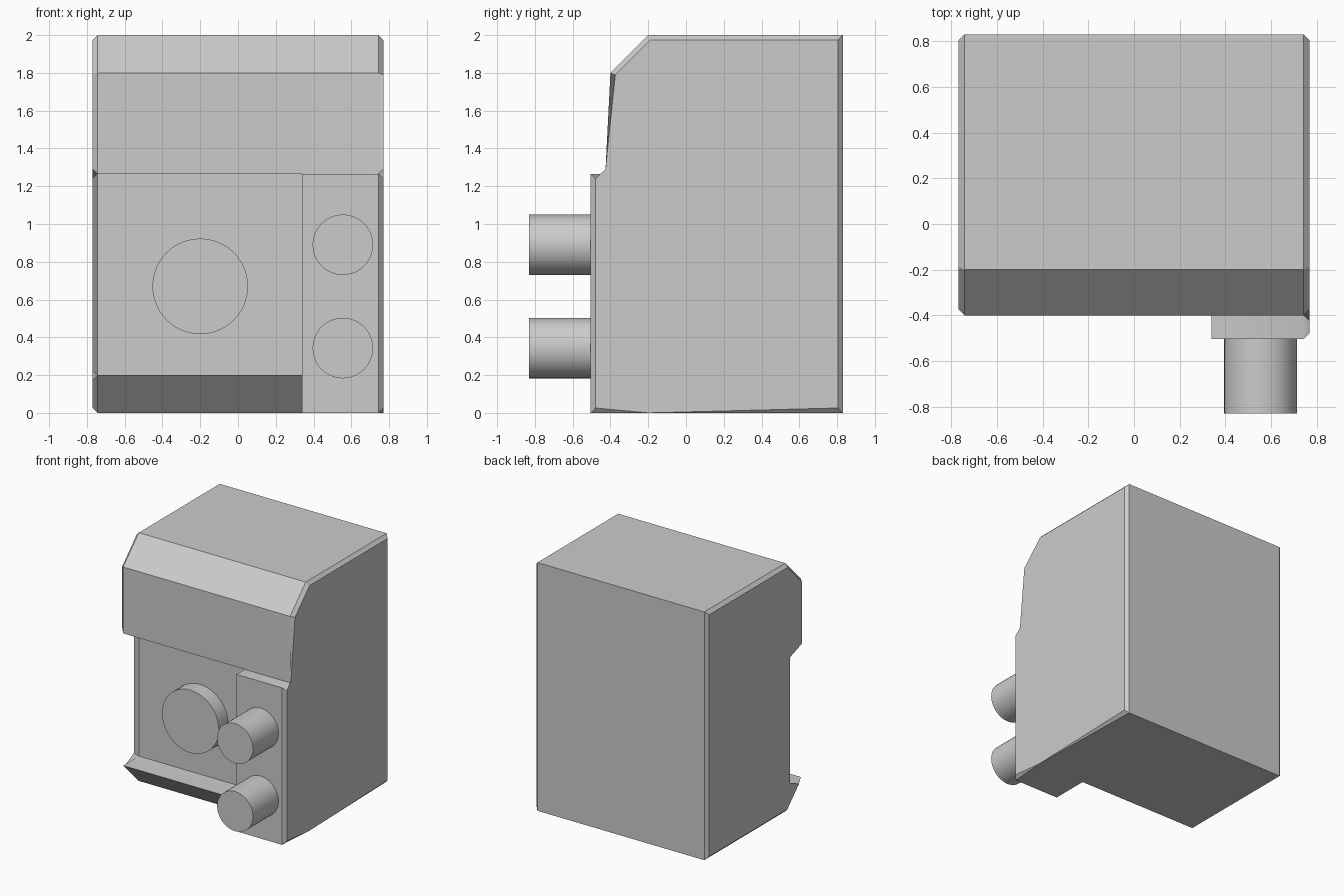
import bpy, bmesh, math
from mathutils import Matrix

if "Cube" in bpy.data.objects:
    bpy.data.objects.remove(bpy.data.objects["Cube"])

W, SEAM, BEVEL = 0.77, 0.34, 0.026   # half width, panel edge, side chamfer


def finish(bm, name):
    mesh = bpy.data.meshes.new(name)
    bm.to_mesh(mesh)
    bm.free()
    obj = bpy.data.objects.new(name, mesh)
    bpy.context.collection.objects.link(obj)
    bpy.ops.object.select_all(action='DESELECT')
    obj.select_set(True)
    bpy.context.view_layer.objects.active = obj
    bpy.ops.object.shade_smooth_by_angle(angle=math.radians(30))
    return obj


def half_shell(bm, profile, x_outer):
    """Side wall with chamfered outline, left open at the seam."""
    cap = bm.faces.new([bm.verts.new((x_outer, y, z)) for y, z in profile])
    rim = [bm.verts.new((SEAM, y, z)) for y, z in profile]
    vs = list(cap.verts)
    n = len(vs)
    for i in range(n):
        j = (i + 1) % n
        bm.faces.new((vs[i], vs[j], rim[j], rim[i]))
    bmesh.ops.bevel(bm, geom=list(cap.edges), offset=BEVEL, segments=1,
                    profile=0.5, affect='EDGES')


# Body: common back and hood, open bay on the left, control column on the right
hood = [(0.83, 0), (0.83, 2), (-0.2, 2), (-0.4, 1.8), (-0.4, 1.265)]
bay = [(-0.2, 1.265), (-0.2, 0.2), (-0.4, 0.2), (-0.2, 0)]
column = [(-0.505, 1.265), (-0.505, 0), (-0.2, 0)]

bm = bmesh.new()
half_shell(bm, hood + bay, -W)
half_shell(bm, hood + column, W)
# Left-facing wall of the control column
wall = [hood[-1]] + column + bay[-2::-1]
bm.faces.new([bm.verts.new((SEAM, y, z)) for y, z in wall])
bmesh.ops.remove_doubles(bm, verts=bm.verts[:], dist=0.0005)
bmesh.ops.dissolve_limit(bm, angle_limit=math.radians(0.5),
                         verts=bm.verts[:], edges=bm.edges[:])
bmesh.ops.recalc_face_normals(bm, faces=bm.faces[:])
finish(bm, "body")


def knob(name, x, z, radius, y_front, y_back):
    bm = bmesh.new()
    place = Matrix.Translation((x, (y_front + y_back) / 2, z)) @ \
        Matrix.Rotation(math.pi / 2, 4, 'X')
    bmesh.ops.create_cone(bm, cap_ends=True, segments=48, radius1=radius,
                          radius2=radius, depth=y_back - y_front, matrix=place)
    finish(bm, name)


# Round plate in the bay and two knobs on the column
knob("round_plate", -0.2, 0.67, 0.253, -0.32, -0.19)
for name, z in (("upper_knob", 0.89), ("lower_knob", 0.343)):
    knob(name, 0.555, z, 0.16, -0.83, -0.49)
